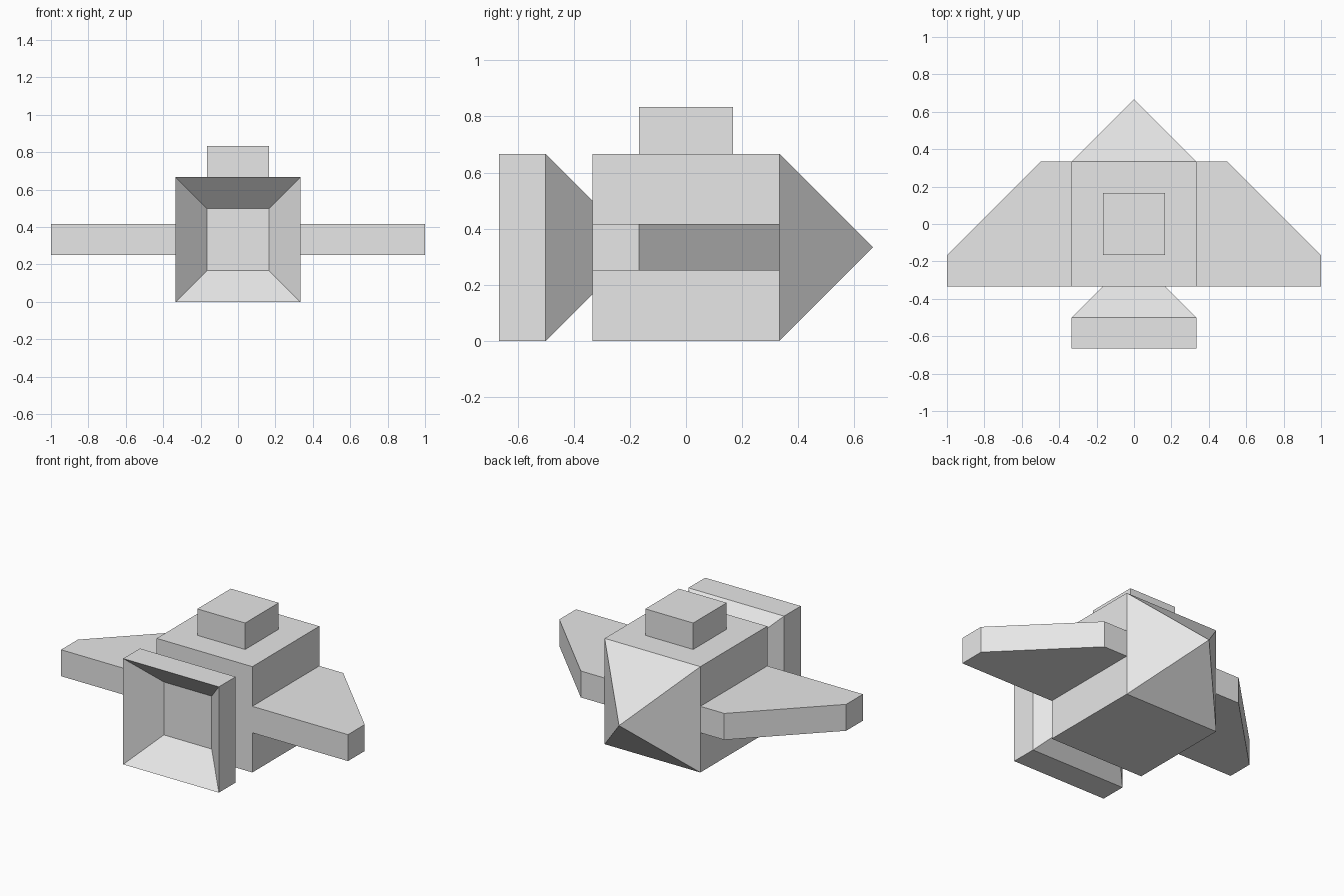
import bpy
import bmesh

cube = bpy.data.objects.get("Cube")
if cube:
    bpy.data.objects.remove(cube, do_unlink=True)

U = 1 / 6  # every part sits on this module
MID = 2 * U  # height of the hull axis

grey = bpy.data.materials.new("light grey")
grey.use_nodes = True
grey.diffuse_color = (0.8, 0.8, 0.8, 1)
grey.node_tree.nodes["Principled BSDF"].inputs["Base Color"].default_value = (0.8, 0.8, 0.8, 1)


def finish(name, bm):
    bmesh.ops.recalc_face_normals(bm, faces=bm.faces)
    mesh = bpy.data.meshes.new(name)
    bm.to_mesh(mesh)
    bm.free()
    mesh.materials.append(grey)
    obj = bpy.data.objects.new(name, mesh)
    bpy.context.collection.objects.link(obj)
    return obj


def loft(name, sections):
    """Skin square sections (y, half size) along y; a zero half size is a point."""
    bm = bmesh.new()
    rings = [[bm.verts.new((sx * h, y, MID + sz * h))
              for sx, sz in ((-1, -1), (1, -1), (1, 1), (-1, 1))]
             for y, h in sections]
    for a, b in zip(rings, rings[1:]):
        for i in range(4):
            j = (i + 1) % 4
            bm.faces.new((a[i], a[j], b[j], b[i]))
    bm.faces.new(rings[0])
    bm.faces.new(rings[-1])
    bmesh.ops.remove_doubles(bm, verts=bm.verts, dist=0.0001)
    return finish(name, bm)


def prism(name, outline, z0, z1):
    """Extrude an xy outline upwards from z0 to z1."""
    bm = bmesh.new()
    face = bm.faces.new([bm.verts.new((x, y, z0)) for x, y in outline])
    top = bmesh.ops.extrude_face_region(bm, geom=[face])["geom"]
    bmesh.ops.translate(bm, vec=(0, 0, z1 - z0),
                        verts=[g for g in top if isinstance(g, bmesh.types.BMVert)])
    return finish(name, bm)


# Hull with pointed nose
loft("hull", [(-2 * U, 2 * U), (2 * U, 2 * U), (4 * U, 0)])

# Engine nozzle: recess floor, open rim, outer wall, neck joining the hull
loft("engine_nozzle", [(-3 * U, U), (-4 * U, 2 * U), (-3 * U, 2 * U), (-2 * U, U)])

# Cockpit block on top
prism("cockpit", [(-U, -U), (U, -U), (U, U), (-U, U)], 4 * U, 5 * U)

# Swept wings, mirrored left and right
wing = [(2, -2), (6, -2), (6, -1), (3, 2), (2, 2)]
for side, name in ((1, "left_wing"), (-1, "right_wing")):
    prism(name, [(side * x * U, y * U) for x, y in wing], 1.5 * U, 2.5 * U)
